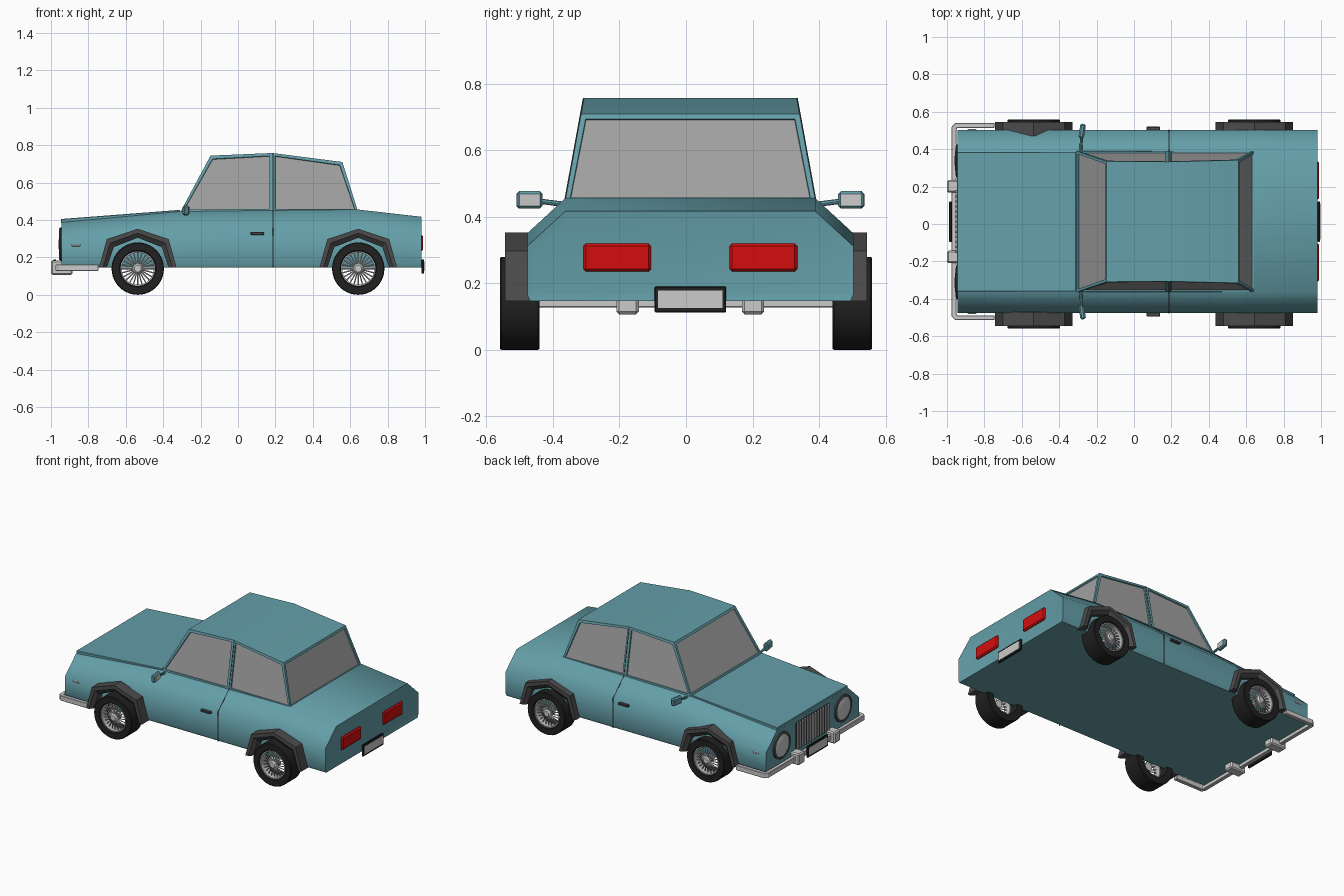
import bpy, bmesh
from math import sin, cos, pi, radians
from mathutils import Vector, Matrix

if "Cube" in bpy.data.objects:
    bpy.data.objects.remove(bpy.data.objects["Cube"])

C = 0.013  # y of the body centre line


def material(name, r, g, b):
    m = bpy.data.materials.new(name)
    m.diffuse_color = (r, g, b, 1)
    m.use_nodes = True
    m.node_tree.nodes["Principled BSDF"].inputs["Base Color"].default_value = m.diffuse_color
    return m


PAINT = material("paint", .13, .35, .40)
GLASS = material("glass", .36, .36, .36)
DARK = material("dark_trim", .07, .07, .07)
BLACK = material("rubber", .015, .015, .015)
RED = material("red_lens", .65, .004, .004)


def finish(name, bm, mats=(), bevel=0, angle=35, segments=1):
    bmesh.ops.recalc_face_normals(bm, faces=bm.faces)
    me = bpy.data.meshes.new(name)
    bm.to_mesh(me)
    bm.free()
    ob = bpy.data.objects.new(name, me)
    bpy.context.collection.objects.link(ob)
    for m in mats:
        me.materials.append(m)
    if bevel:
        b = ob.modifiers.new("bevel", 'BEVEL')
        b.width, b.segments = bevel, segments
    elif angle:
        bpy.ops.object.select_all(action='DESELECT')
        ob.select_set(True)
        bpy.context.view_layer.objects.active = ob
        bpy.ops.object.shade_smooth_by_angle(angle=radians(angle))
    return ob


def box(name, x, y, z, mat=None, bevel=0, turn=0):
    """Box from (min, max) ranges, optionally turned about z."""
    bm = bmesh.new()
    size = [r[1] - r[0] for r in (x, y, z)]
    mid = [(r[0] + r[1]) / 2 for r in (x, y, z)]
    bmesh.ops.create_cube(bm, size=1, matrix=Matrix.Translation(mid) @ Matrix.Rotation(turn, 4, 'Z') @ Matrix.Diagonal((*size, 1)))
    return finish(name, bm, [mat] if mat else [], bevel)


def loft(bm, rings, closed=True, caps=True):
    """Skin between point rings; returns the two cap faces."""
    vs = [[bm.verts.new(p) for p in r] for r in rings]
    n = len(vs[0])
    for a, b in zip(vs, vs[1:]):
        for i in range(n if closed else n - 1):
            j = (i + 1) % n
            bm.faces.new((a[i], a[j], b[j], b[i]))
    return [bm.faces.new(vs[0]), bm.faces.new(vs[-1])] if caps else []


def lathe(name, profile, centre, side, mat=None, steps=40, ring=True):
    """Revolve a (radius, outward y) profile about the wheel axle."""
    bm = bmesh.new()
    rows = [[(centre[0] + r * cos(2 * pi * k / steps), side * y, centre[1] + r * sin(2 * pi * k / steps))
             for k in range(steps)] for r, y in profile]
    loft(bm, rows + ([rows[0]] if ring else []), caps=not ring)
    bmesh.ops.remove_doubles(bm, verts=bm.verts, dist=1e-5)
    return finish(name, bm, [mat] if mat else [])


def rod(bm, a, b, radius, sides=6):
    a, b = Vector(a), Vector(b)
    d = b - a
    bmesh.ops.create_cone(bm, cap_ends=True, segments=sides, radius1=radius, radius2=radius, depth=d.length,
                          matrix=Matrix.Translation((a + b) / 2) @ d.to_track_quat('Z', 'Y').to_matrix().to_4x4())


# lower body: cross-sections with sloping shoulders, recessed end panels
bm = bmesh.new()
rings = []
for x, top in ((-.945, .387), (-.305, .446), (.64, .456), (.982, .417)):
    half = [(.482, .147), (.49, .165), (.49, top - .105), (.376, top)]
    rings.append([(x, C + y, z) for y, z in half] + [(x, C - y, z) for y, z in reversed(half)])
for cap in loft(bm, rings):
    bm.normal_update()
    bmesh.ops.inset_region(bm, faces=[cap], thickness=.025, depth=0)
    bmesh.ops.translate(bm, verts=cap.verts, vec=(-.005 if cap.calc_center_median().x > 0 else .005, 0, 0))
finish("body", bm, [PAINT], angle=55)

# bonnet wedge
bm = bmesh.new()
loft(bm, [[(-.947, C + s * .373, .384), (-.947, C + s * .373, .405), (-.31, C + s * .373, .454),
           (-.31, C + s * .373, .44)] for s in (-1, 1)])
finish("bonnet", bm, [PAINT], bevel=.003)


def cabin_half(z):
    return .376 - .183 * (z - .45)


# cabin: tapered shell with every window inset
bm = bmesh.new()
top = [(-.147, .744), (.184, .758), (.558, .71)]
low = [(-.307, .445), (.184, .445), (.642, .445)]
V = {(s, k, i): bm.verts.new((x, C + s * cabin_half(z), z))
     for s in (-1, 1) for k, row in enumerate((low, top)) for i, (x, z) in enumerate(row)}
windows = []
for i in (0, 1):
    for s in (-1, 1):
        windows.append(bm.faces.new((V[s, 0, i], V[s, 0, i + 1], V[s, 1, i + 1], V[s, 1, i])))
    for k in (0, 1):
        bm.faces.new((V[-1, k, i], V[-1, k, i + 1], V[1, k, i + 1], V[1, k, i]))
for i in (0, 2):
    windows.append(bm.faces.new((V[-1, 0, i], V[1, 0, i], V[1, 1, i], V[-1, 1, i])))
bmesh.ops.recalc_face_normals(bm, faces=bm.faces)
bmesh.ops.inset_individual(bm, faces=windows, thickness=.021, depth=0)
bmesh.ops.inset_individual(bm, faces=windows, thickness=.002, depth=-.008)
for f in windows:
    f.material_index = 1
finish("cabin", bm, [PAINT, GLASS], angle=20)

# bumper: one bar wrapped around the front corners
path = [(-.745, .514), (-.95, .514), (-.962, .502), (-.962, -.502), (-.95, -.514), (-.745, -.514)]
bm = bmesh.new()
rings = []
for i, (x, y) in enumerate(path):
    dx, dy = [(.0, .013), (-.006, .013), (-.013, .006), (-.013, -.006), (-.006, -.013), (0, -.013)][i]
    rings.append([(x + k * dx, C + y + k * dy, z) for k, z in ((1, .128), (1, .162), (-1, .162), (-1, .128))])
loft(bm, rings)
finish("front_bumper", bm, bevel=.003)

# number plates, blank
for name, d, x in (("front", -1, -.981), ("rear", 1, .988)):
    box(name + "_plate_frame", (x - .007, x + .007), (C - .108, C + .108), (.113, .19), BLACK, .003)
    box(name + "_plate", (x + d * .004 - .004, x + d * .004 + .004), (C - .097, C + .097), (.126, .178))

# grille with vertical bars
box("grille_back", (-.947, -.93), (C - .17, C + .17), (.185, .36), DARK)
for i in range(13):
    y = C - .162 + i * .027
    box("grille_bar", (-.957, -.94), (y - .006, y + .006), (.185, .36), None, .003)


def headlight(y):
    for name, mat, prof in (("headlight_rim", DARK, [(.088, -.935), (.088, -.95), (.074, -.954), (.074, -.935)]),
                            ("headlight_lens", None, [(.075, -.935), (.074, -.949), (.05, -.956), (.02, -.959)])):
        bm = bmesh.new()
        loft(bm, [[(x, y + r * cos(k * pi / 16), .27 + r * sin(k * pi / 16)) for k in range(32)] for r, x in prof])
        finish(name, bm, [mat] if mat else [])


def wheel(x, s):
    hub = (x, .14)
    lathe("tyre", [(.092, .44), (.136, .44), (.14, .445), (.14, .555), (.136, .56), (.098, .56), (.092, .552)], hub, s, BLACK)
    lathe("wheel_rim", [(.086, .5), (.093, .5), (.093, .553), (.086, .553)], hub, s)
    lathe("wheel_hub", [(.026, .5), (.026, .55), (.018, .558)], hub, s, None, 16, ring=False)
    bm = bmesh.new()
    for k in range(24):
        a = k * pi / 12
        rod(bm, (x + .022 * cos(a), s * .547, .14 + .022 * sin(a)),
            (x + .09 * cos(a), s * .53, .14 + .09 * sin(a)), .0035)
    finish("wheel_spokes", bm)
    # angular wheel arch
    bm = bmesh.new()
    outer = [(-.207, .147), (-.165, .298), (0, .353), (.165, .298), (.207, .147)]
    inner = [(-.165, .147), (-.128, .255), (0, .305), (.128, .255), (.165, .147)]
    loft(bm, [[(x + a[0], s * .47, a[1]), (x + a[0], s * .545, a[1]), (x + .5 * (a[0] + b[0]), s * .545, .5 * (a[1] + b[1])),
               (x + b[0], s * .525, b[1]), (x + b[0], s * .47, b[1])] for a, b in zip(outer, inner)])
    finish("wheel_arch", bm, [DARK], angle=0)


# everything paired left and right
for s in (-1, 1):
    def yr(a, b):
        return tuple(sorted((C + s * a, C + s * b)))
    headlight(C + s * .325)
    for x in (-.536, .643):
        wheel(x, s)
    box("tail_light", (.965, .99), yr(.118, .322), (.235, .32), RED, .008)
    box("overrider", (-1, -.885), yr(.155, .222), (.107, .184), None, .008)
    box("door_handle", (.067, .14), yr(.485, .507), (.32, .335), DARK, .003)
    box("side_marker", (-.89, -.842), yr(.45, .494), (.258, .27), None, .003)
    # mirror: shell, glass and stalk
    box("mirror_shell", (-.292, -.264), yr(.445, .523), (.425, .477), PAINT, .008, -s * .15)
    box("mirror_glass", (-.268, -.262), yr(.453, .515), (.433, .469), None, 0, -s * .15)
    bm = bmesh.new()
    rod(bm, (-.285, C + s * .36, .435), (-.28, C + s * .46, .448), .008, 8)
    finish("mirror_stalk", bm, [PAINT])
    # door seam following the side section
    bm = bmesh.new()
    seam = [(.49, .147), (.49, .345), (.376, .45), (.32, .757)]
    for a, b in zip(seam, seam[1:]):
        rod(bm, (.187, C + s * a[0], a[1]), (.187, C + s * b[0], b[1]), .003)
    finish("door_seam", bm, [DARK])
